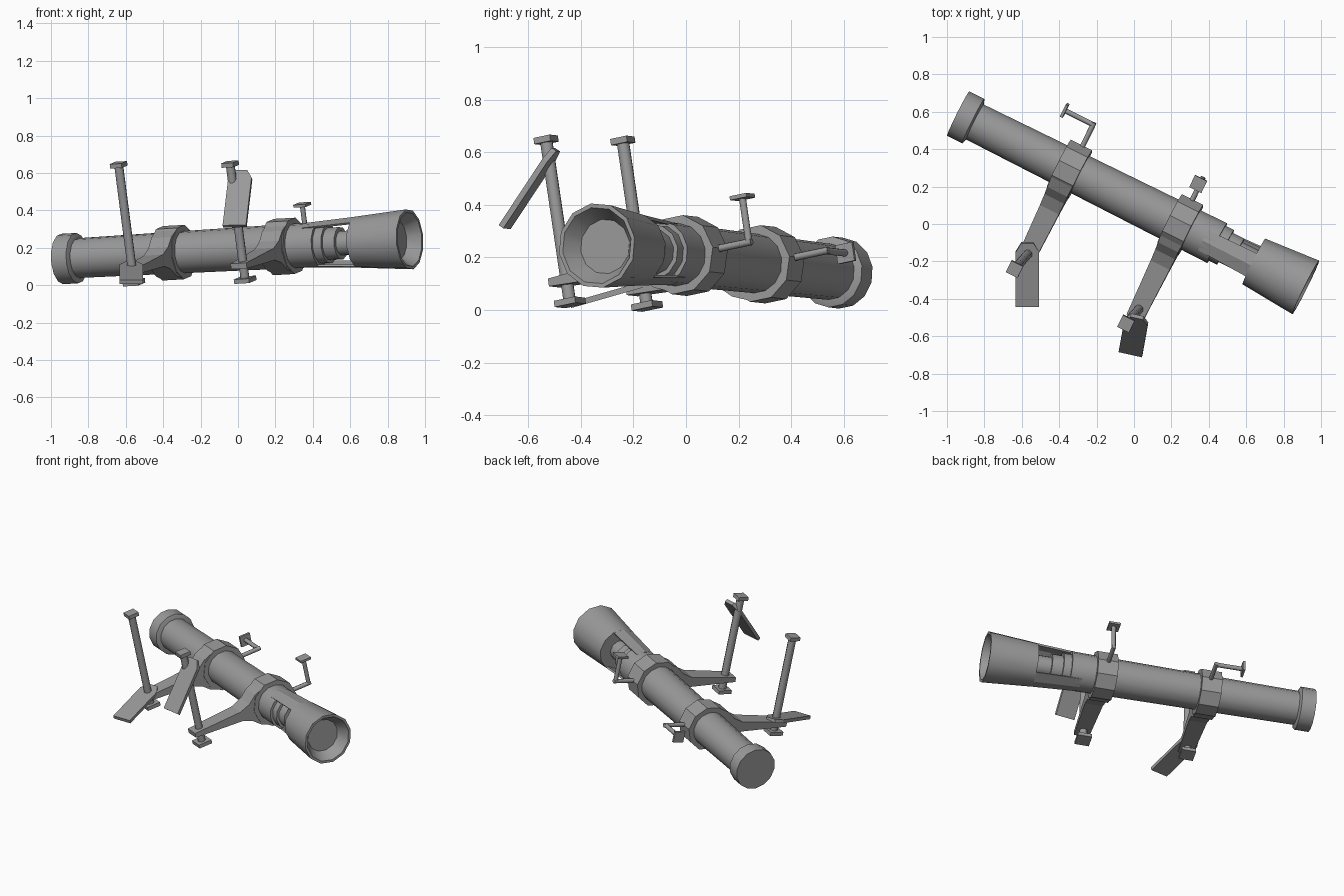
import bpy, bmesh
from math import pi, cos, sin, radians
from mathutils import Matrix, Vector

cube = bpy.data.objects.get("Cube")
if cube:
    bpy.data.objects.remove(cube, do_unlink=True)

gray = bpy.data.materials.new("matte gray")
gray.use_nodes = True
color = (0.32, 0.32, 0.32, 1)
gray.diffuse_color = color
gray.node_tree.nodes["Principled BSDF"].inputs["Base Color"].default_value = color

# Launcher frame: x along the barrel, y to the handles, z up, slightly rolled
ORIGIN = Vector((-0.94, 0.59, 0.14))
AXIS = Vector((1.86, -0.93, 0.105)).normalized()
SIDE = Matrix.Rotation(radians(10.7), 3, AXIS) @ Vector((0, 0, 1)).cross(AXIS).normalized()
UP = AXIS.cross(SIDE)


def frame(x, y, z, o):
    m = Matrix((x, y, z)).transposed().to_4x4()
    m.translation = o
    return m


LOCAL = frame(AXIS, SIDE, UP, ORIGIN)


def finish(name, bm, matrix=LOCAL, smooth=None):
    bmesh.ops.recalc_face_normals(bm, faces=bm.faces)
    me = bpy.data.meshes.new(name)
    bm.to_mesh(me)
    bm.free()
    if smooth:
        me.shade_smooth()
        me.set_sharp_from_angle(angle=radians(smooth))
    me.materials.append(gray)
    ob = bpy.data.objects.new(name, me)
    ob.matrix_world = matrix
    bpy.context.collection.objects.link(ob)
    return ob


def lathe(name, profile, sides, smooth=35):
    """Closed solid turned round the barrel axis from (distance, radius)."""
    bm = bmesh.new()
    rings = []
    for s, r in profile:
        rings.append([bm.verts.new((s, r * cos(2 * pi * i / sides), r * sin(2 * pi * i / sides)))
                      for i in range(sides)])
    for a, b in zip(rings, rings[1:]):
        for i in range(sides):
            j = (i + 1) % sides
            bm.faces.new((a[i], a[j], b[j], b[i]))
    bm.faces.new(rings[0])
    bm.faces.new(rings[-1])
    return finish(name, bm, smooth=smooth)


def box(name, center, size):
    bm = bmesh.new()
    bmesh.ops.create_cube(bm, size=1, matrix=Matrix.Translation(center) @ Matrix.Diagonal((*size, 1)))
    return finish(name, bm)


def rod(name, a, b, radius, sides=8):
    a, b = Vector(a), Vector(b)
    rot = (b - a).to_track_quat('Z', 'Y').to_matrix().to_4x4()
    bm = bmesh.new()
    bmesh.ops.create_cone(bm, cap_ends=True, segments=sides, radius1=radius, radius2=radius,
                          depth=(b - a).length, matrix=Matrix.Translation((a + b) / 2) @ rot)
    return finish(name, bm, smooth=50)


def prism(name, bottom, top, matrix=LOCAL):
    """Solid between two matching outlines."""
    bm = bmesh.new()
    lo = [bm.verts.new(p) for p in bottom]
    hi = [bm.verts.new(p) for p in top]
    bm.faces.new(lo)
    bm.faces.new(hi)
    for i in range(len(lo)):
        j = (i + 1) % len(lo)
        bm.faces.new((lo[i], lo[j], hi[j], hi[i]))
    return finish(name, bm, matrix)


# Barrel, rear cap and stepped neck
lathe("barrel", [(0.05, 0.106), (1.55, 0.121)], 14)
lathe("rear_cap", [(0, 0.135), (0.09, 0.135), (0.10, 0.107)], 14)
lathe("neck", [(1.5, 0.105), (1.60, 0.105), (1.60, 0.088), (1.67, 0.088), (1.67, 0.066), (1.79, 0.066)], 12)

# Flared muzzle with a recessed disc, carried by two strips
lathe("muzzle", [(1.77, 0.139), (2.08, 0.163), (2.08, 0.147), (2.01, 0.105)], 12)
for side, label in ((1, "top"), (-1, "bottom")):
    outlines = []
    for s, r in ((1.48, 0.121), (1.79, 0.140)):
        arc = [radians(a) for a in (60, 90, 120)]
        outlines.append([(s, q * cos(a), side * q * sin(a))
                         for q, angles in ((r, arc), (r - 0.012, arc[::-1])) for a in angles])
    prism(label + "_muzzle_strip", *outlines)


def station(tag, s, radius, pole_bottom, pole_top):
    """Collar with its side arm and upright pole."""
    half = 0.064
    lathe(tag + "_collar", [(s - half, radius), (s + half, radius)], 10, smooth=20)
    upper = [(-0.04, 0.138), (-0.12, 0.105), (-0.17, 0.06), (-0.24, 0.032), (-0.565, 0.015)]
    outline = upper + [(y, -z) for y, z in reversed(upper)]

    def wall(sign):
        return [(s + sign * (half + 0.03 * y), y, z) for y, z in outline]
    prism(tag + "_arm", wall(-1), wall(1))
    rod(tag + "_pole", (s, -0.51, pole_bottom), (s, -0.51, pole_top), 0.025)
    box(tag + "_pole_cap", (s, -0.51, pole_top), (0.07, 0.07, 0.024))
    box(tag + "_pole_foot", (s, -0.51, pole_bottom), (0.09, 0.09, 0.024))


def handle(tag, s, direction, length):
    """Bent rod ending in a small square plate."""
    corner = Vector((s, 0.275, 0))
    end = corner + Vector(direction) * length
    rod(tag + "_handle_stem", (s, 0.12, 0), corner + Vector((0, 0.012, 0)), 0.014)
    rod(tag + "_handle_grip", corner, end, 0.014)
    box(tag + "_handle_plate", end, [0.015 if c else 0.072 for c in direction])


station("rear", 0.666, 0.147, -0.065, 0.575)
station("front", 1.329, 0.152, -0.085, 0.545)
handle("rear", 0.675, (-1, 0, 0), 0.17)
handle("front", 1.329, (0, 0, 1), 0.175)


def paddle(name, tip, foot, across, width):
    """Flat plate with a chamfered tip."""
    tip, foot = Vector(tip), Vector(foot)
    y = (tip - foot).normalized()
    x = Vector(across)
    x = (x - y * x.dot(y)).normalized()
    w, c, n = width / 2, 0.05, (tip - foot).length
    half = [(w, 0), (w, n - c), (w - 0.03, n)]
    outline = half + [(-a, b) for a, b in reversed(half)]
    prism(name, [(a, b, -0.011) for a, b in outline], [(a, b, 0.011) for a, b in outline],
          frame(x, y, x.cross(y), foot))


# Paddles hung from the arm and the pole
paddle("rear_paddle", (-0.57, -0.10, 0.115), (-0.57, -0.44, 0.018), (1, 0, 0), 0.125)
paddle("front_paddle", (0.017, -0.495, 0.61), (-0.018, -0.69, 0.315), (0.125, -0.03, 0), 0.128)
